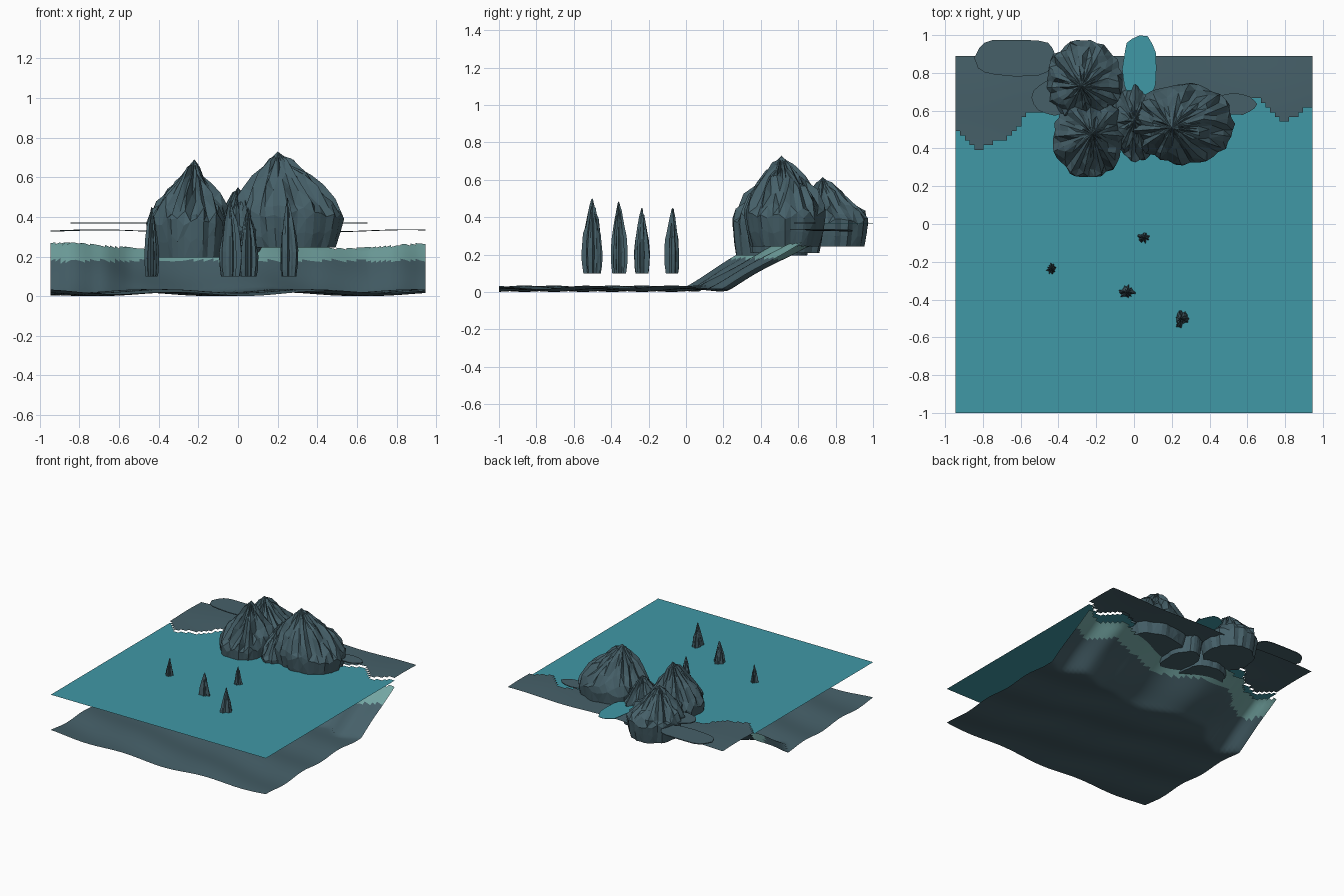
import bpy, bmesh, math, random

rng = random.Random(7)
cube = bpy.data.objects.get("Cube")
if cube:
    bpy.data.objects.remove(cube, do_unlink=True)


def material(name, rgb):
    m = bpy.data.materials.new(name)
    m.use_nodes = True
    m.diffuse_color = (*rgb, 1)
    bsdf = m.node_tree.nodes["Principled BSDF"]
    bsdf.inputs["Base Color"].default_value = (*rgb, 1)
    bsdf.inputs["Roughness"].default_value = 0.9
    return m


SLATE = material("slate", (0.061, 0.117, 0.141))
WATER = material("water teal", (0.051, 0.314, 0.381))
SHALLOW = material("pale shallows", (0.171, 0.376, 0.361))


def finish(bm, name, mats, smooth=False):
    mesh = bpy.data.meshes.new(name)
    for f in bm.faces:
        f.smooth = smooth
    bm.to_mesh(mesh)
    bm.free()
    for m in mats:
        mesh.materials.append(m)
    ob = bpy.data.objects.new(name, mesh)
    bpy.context.collection.objects.link(ob)
    return ob


# Shoreline as y over x, eased between a few points
SHORE = [(-0.95, 0.5), (-0.83, 0.39), (-0.7, 0.45), (-0.52, 0.6), (-0.3, 0.62),
         (0.08, 0.5), (0.4, 0.58), (0.64, 0.66), (0.8, 0.55), (0.95, 0.63)]


def shore(x):
    for (xa, ya), (xb, yb) in zip(SHORE, SHORE[1:]):
        if x <= xb:
            t = (x - xa) / (xb - xa)
            return ya + (yb - ya) * t * t * (3 - 2 * t)
    return SHORE[-1][1]


def seabed_z(x, y):
    ripple = 0.018 + 0.009 * math.sin(9 * x + 2 * y) + 0.008 * math.sin(14 * y + 3 * x)
    t = min(1, max(0, (y - shore(x) + 0.43) / 0.43))
    return ripple * (1 - t) + t * (0.258 + 0.014 * math.sin(6.5 * x + 1.2))


def land_z(x, y):
    return 0.329 + 0.005 * math.sin(8 * x + 1) + 0.003 * math.sin(11 * y)


def sheet(name, height, keep, mats, pale_above=None, n=76):
    """Square-celled sheet holding only the cells accepted by keep."""
    bm = bmesh.new()
    step = 1.89 / n
    grid = {}

    def vert(i, j):
        if (i, j) not in grid:
            x, y = -0.945 + i * step, -1 + j * step
            grid[i, j] = bm.verts.new((x, y, height(x, y)))
        return grid[i, j]

    for i in range(n):
        for j in range(n):
            if keep(-0.945 + (i + 0.5) * step, -1 + (j + 0.5) * step):
                f = bm.faces.new([vert(i, j), vert(i + 1, j), vert(i + 1, j + 1), vert(i, j + 1)])
                if pale_above and f.calc_center_median().z > pale_above:
                    f.material_index = 1
    return finish(bm, name, mats, True)


def wet(x, y):
    return y < shore(x)


sheet("seabed", seabed_z, wet, [SLATE, SHALLOW], 0.18)
sheet("water_surface", lambda x, y: 0.313, wet, [WATER])
sheet("shore_land", land_z, lambda x, y: not wet(x, y), [SLATE])


def crag(name, centre, radii, apex, bottom, profile, segs, rough, ridge):
    """Ridged rock: rings of (height fraction, radius fraction) drawn up to an apex."""
    bm = bmesh.new()
    outline = [1 - rng.random() * rough for _ in range(segs)]
    crease = [rng.uniform(-1, 1) for _ in range(segs)]
    rings = []
    for h, r in profile:
        lean = max(0, (h - 0.35) / 0.65)
        cx = centre[0] + (apex[0] - centre[0]) * lean
        cy = centre[1] + (apex[1] - centre[1]) * lean
        z = bottom + (apex[2] - bottom) * h
        wild = ridge * min(1, lean * 3)
        ring = []
        for k in range(segs):
            a = math.tau * k / segs
            q = r * outline[k] * (1 + wild * (crease[k] + rng.uniform(-0.3, 0.3)))
            dz = (apex[2] - bottom) * 0.05 * rng.uniform(-1, 1) * (0 < h < 0.95)
            ring.append(bm.verts.new((cx + radii[0] * q * math.cos(a),
                                      cy + radii[1] * q * math.sin(a), z + dz)))
        rings.append(ring)
    tip = bm.verts.new(apex)
    for lo, hi in zip(rings, rings[1:]):
        for k in range(segs):
            m = (k + 1) % segs
            bm.faces.new([lo[k], lo[m], hi[m], hi[k]])
    for k in range(segs):
        bm.faces.new([rings[-1][k], rings[-1][(k + 1) % segs], tip])
    bm.faces.new(rings[0][::-1])
    bmesh.ops.triangulate(bm, faces=bm.faces[:])
    return finish(bm, name, [SLATE])


# Mountains: broad at mid height, undercut at the base, creased toward the peak
MOUNTAIN = [(0, 0.9), (0.18, 0.96), (0.36, 1.0), (0.48, 0.88), (0.62, 0.66),
            (0.76, 0.42), (0.88, 0.2), (0.95, 0.09)]
BROAD = [(0, 0.86), (0.16, 0.96), (0.34, 1.02), (0.46, 0.95), (0.62, 0.74),
         (0.75, 0.53), (0.88, 0.25), (0.95, 0.1)]
crag("rear_mountain", (-0.265, 0.76), (0.21, 0.22), (-0.28, 0.73, 0.615), 0.245, MOUNTAIN, 36, 0.1, 0.22)
crag("left_mountain", (-0.24, 0.46), (0.2, 0.225), (-0.22, 0.48, 0.69), 0.195, MOUNTAIN, 36, 0.1, 0.22)
crag("middle_mountain", (0.01, 0.53), (0.13, 0.21), (0, 0.55, 0.55), 0.21, MOUNTAIN, 32, 0.12, 0.25)
crag("main_mountain", (0.26, 0.53), (0.275, 0.22), (0.2, 0.51, 0.73), 0.245, BROAD, 40, 0.1, 0.16)

# Sea stacks: narrow fluted spires standing in the water
SPIRE = [(0, 0.82), (0.12, 0.95), (0.3, 1.0), (0.5, 0.84), (0.68, 0.6), (0.84, 0.33), (0.94, 0.13)]
STACKS = [(-0.435, -0.235, 0.04, 0.048, 0.45), (0.05, -0.07, 0.055, 0.048, 0.45),
          (-0.04, -0.36, 0.06, 0.052, 0.485), (0.25, -0.5, 0.06, 0.06, 0.5)]
for n, (x, y, rx, ry, top) in enumerate(STACKS):
    crag(f"sea_stack_{n + 1}", (x, y), (rx, ry), (x, y, top), 0.1, SPIRE, 24, 0.5, 0.12)


def plate(name, centre, radii, z, mat, power=1.0, thick=0.006, segs=16):
    """Thin ragged slab; a power below one squares off the outline."""
    bm = bmesh.new()
    ring = []
    for k in range(segs):
        a = math.tau * k / segs
        c, s = math.cos(a), math.sin(a)
        q = rng.uniform(0.93, 1.03)
        ring.append(bm.verts.new((
            centre[0] + radii[0] * q * math.copysign(abs(c) ** power, c),
            centre[1] + radii[1] * q * math.copysign(abs(s) ** power, s), z)))
    face = bm.faces.new(ring)
    out = bmesh.ops.extrude_face_region(bm, geom=[face])
    for v in out["geom"]:
        if isinstance(v, bmesh.types.BMVert):
            v.co.z += thick
    bmesh.ops.recalc_face_normals(bm, faces=bm.faces[:])
    return finish(bm, name, [mat])


# Flat ledges around the mountains and the pool behind them
plate("rear_ledge", (-0.625, 0.88), (0.215, 0.1), 0.366, SLATE, 0.6)
plate("left_ledge", (-0.42, 0.67), (0.12, 0.095), 0.366, SLATE)
plate("right_ledge", (0.53, 0.635), (0.12, 0.06), 0.366, SLATE)
plate("rear_pool", (0.03, 0.82), (0.09, 0.18), 0.367, WATER, 0.8, 0.003)
